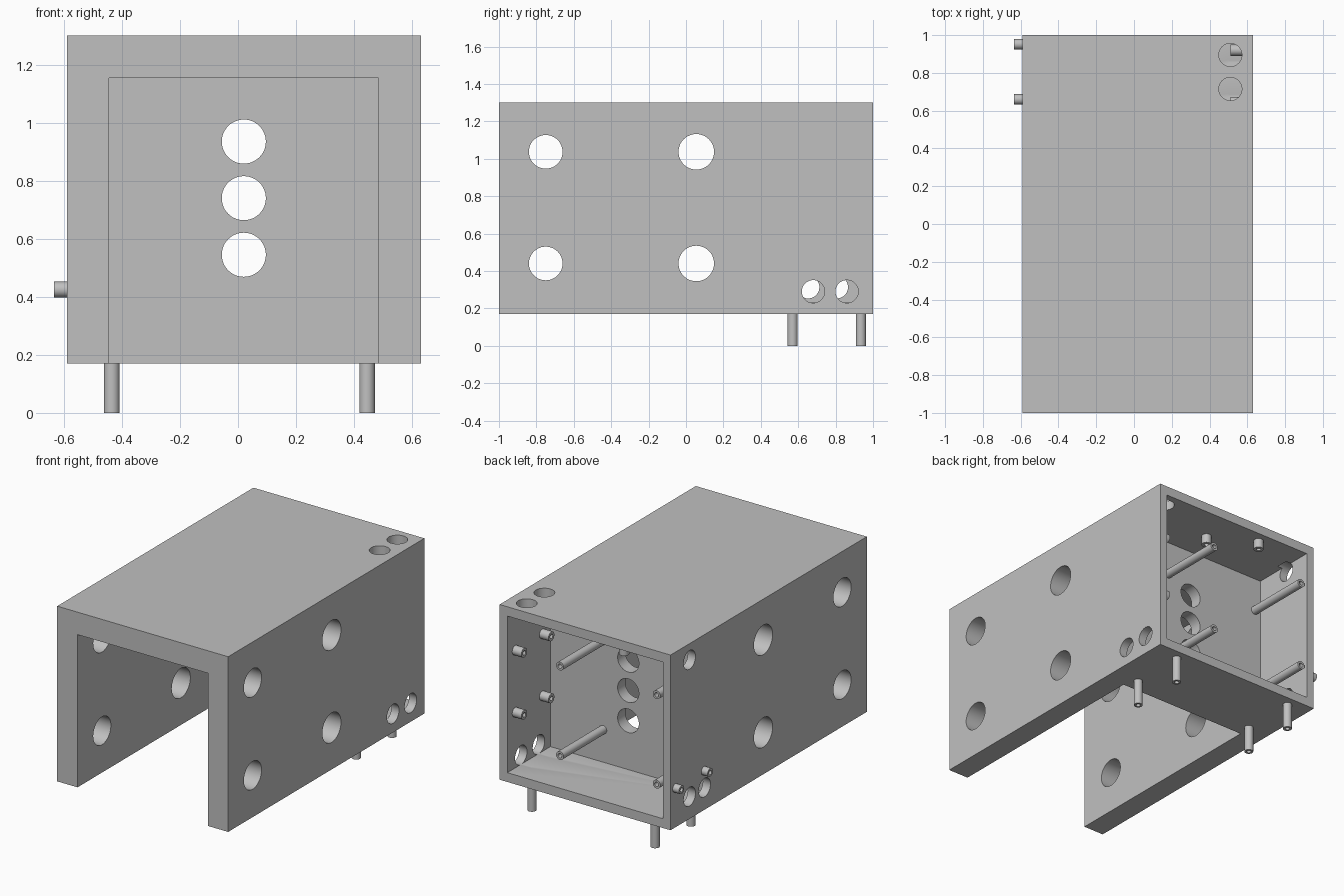
import bpy
import bmesh
import math
from mathutils import Matrix, Vector

old = bpy.data.objects.get("Cube")
if old:
    bpy.data.objects.remove(old, do_unlink=True)

grey = bpy.data.materials.new("plain grey")
grey.use_nodes = True
colour = (0.53, 0.53, 0.53, 1)
grey.diffuse_color = colour
grey.node_tree.nodes["Principled BSDF"].inputs["Base Color"].default_value = colour


def add_object(name, bm):
    bmesh.ops.recalc_face_normals(bm, faces=bm.faces)
    mesh = bpy.data.meshes.new(name)
    bm.to_mesh(mesh)
    bm.free()
    mesh.materials.append(grey)
    obj = bpy.data.objects.new(name, mesh)
    bpy.context.collection.objects.link(obj)
    return obj


def select(obj):
    bpy.ops.object.select_all(action="DESELECT")
    obj.select_set(True)
    bpy.context.view_layer.objects.active = obj


def box(name, low, high):
    low, high = Vector(low), Vector(high)
    bm = bmesh.new()
    bmesh.ops.create_cube(bm, size=1)
    bmesh.ops.scale(bm, vec=high - low, verts=bm.verts)
    bmesh.ops.translate(bm, vec=(low + high) / 2, verts=bm.verts)
    return add_object(name, bm)


def along(start, end):
    """Matrix that puts a z-aligned shape midway between two points."""
    start, end = Vector(start), Vector(end)
    turn = (end - start).to_track_quat("Z", "Y").to_matrix().to_4x4()
    return Matrix.Translation((start + end) / 2) @ turn


def rod(name, start, end, radius):
    bm = bmesh.new()
    length = (Vector(end) - Vector(start)).length
    bmesh.ops.create_cone(bm, cap_ends=True, segments=48, radius1=radius,
                          radius2=radius, depth=length, matrix=along(start, end))
    return add_object(name, bm)


def cut(target, cutter):
    mod = target.modifiers.new("cut", "BOOLEAN")
    mod.operation = "DIFFERENCE"
    mod.solver = "EXACT"
    mod.object = cutter
    select(target)
    bpy.ops.object.modifier_apply(modifier=mod.name)
    bpy.data.objects.remove(cutter, do_unlink=True)


def standoff(name, start, end, radius=0.027, bore=0.014):
    """Hollow round post, revolved from a rectangular wall section."""
    half = (Vector(end) - Vector(start)).length / 2
    section = [(radius, -half), (radius, half), (bore, half), (bore, -half)]
    bm = bmesh.new()
    verts = [bm.verts.new((r, 0, z)) for r, z in section]
    edges = [bm.edges.new((verts[i], verts[i - 1])) for i in range(len(verts))]
    bmesh.ops.spin(bm, geom=verts + edges, cent=(0, 0, 0), axis=(0, 0, 1),
                   angle=math.tau, steps=32)
    bmesh.ops.remove_doubles(bm, verts=bm.verts, dist=0.0001)
    bmesh.ops.transform(bm, matrix=along(start, end), verts=bm.verts)
    obj = add_object(name, bm)
    select(obj)
    bpy.ops.object.shade_smooth_by_angle(angle=math.radians(35))


# Housing block with an open front channel and a rear compartment
LEFT, RIGHT, FLOOR, ROOF = -0.59, 0.63, 0.17, 1.30
housing = box("housing", (LEFT, -1, FLOOR), (RIGHT, 1, ROOF))
cut(housing, box("channel", (-0.445, -1.2, 0), (0.485, 0.48, 1.155)))
cut(housing, box("compartment", (-0.535, 0.56, 0.23), (0.575, 1.2, 1.24)))

# Large round openings through both side walls
for y, radius in ((-0.75, 0.09), (0.055, 0.095)):
    for z in (0.44, 1.037):
        cut(housing, rod("side_hole", (-1, y, z), (1, y, z), radius))

# Bulkhead cable holes
for z in (0.545, 0.74, 0.935):
    cut(housing, rod("bulkhead_hole", (0.02, 0.3, z), (0.02, 0.8, z), 0.076))

# Small holes in the compartment walls and roof
for y in (0.68, 0.86):
    cut(housing, rod("wall_hole", (0.5, y, 0.29), (0.8, y, 0.29), 0.061))
for y, z in ((0.653, 0.313), (0.806, 0.313), (0.806, 1.195)):
    cut(housing, rod("wall_hole", (-0.8, y, z), (-0.5, y, z), 0.06))
for y in (0.715, 0.895):
    cut(housing, rod("roof_hole", (0.51, y, 1.1), (0.51, y, 1.5), 0.061))
select(housing)
bpy.ops.object.shade_smooth_by_angle(angle=math.radians(30))

# Feet under the compartment
for x in (-0.435, 0.445):
    for y in (0.57, 0.935):
        standoff("foot", (x, y, FLOOR), (x, y, 0))

# Long posts on the bulkhead
for x in (-0.49, 0.20):
    for z in (0.44, 1.017):
        standoff("long_post", (x, 0.56, z), (x, 1, z))

# Short posts: inner wall, outer wall and ceiling
for y in (0.643, 0.92):
    for z in (0.59, 0.99):
        standoff("inner_wall_post", (0.575, y, z), (0.51, y, z), 0.03)
for y in (0.66, 0.952):
    standoff("outer_wall_post", (LEFT, y, 0.425), (-0.635, y, 0.425))
for x, y in ((0.07, 0.77), (-0.21, 0.93)):
    standoff("ceiling_post", (x, y, 1.24), (x, y, 1.18), 0.03)
